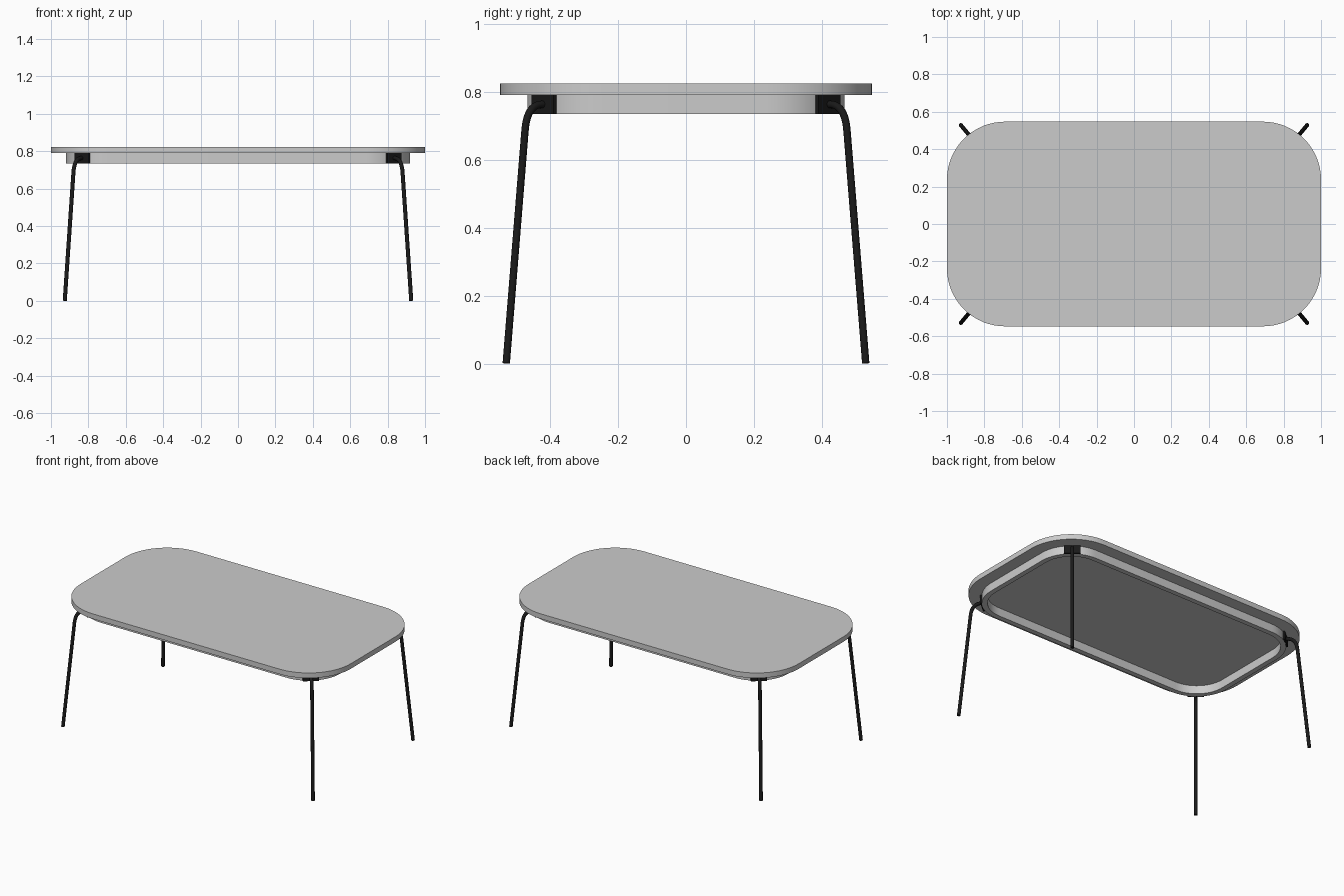
import bpy, bmesh
from math import sin, cos, pi, radians, atan2

if "Cube" in bpy.data.objects:
    bpy.data.objects.remove(bpy.data.objects["Cube"])

black = bpy.data.materials.new("black_metal")
black.diffuse_color = (0.01, 0.01, 0.01, 1)
black.use_nodes = True
black.node_tree.nodes["Principled BSDF"].inputs["Base Color"].default_value = black.diffuse_color


def rounded_rect(hx, hy, r, seg=16):
    pts = []
    for i, (sx, sy) in enumerate([(1, 1), (-1, 1), (-1, -1), (1, -1)]):
        for k in range(seg + 1):
            a = (i + k / seg) * pi / 2
            pts.append((sx * (hx - r) + r * cos(a), sy * (hy - r) + r * sin(a)))
    return pts


def finish(name, bm):
    bmesh.ops.recalc_face_normals(bm, faces=bm.faces)
    me = bpy.data.meshes.new(name)
    bm.to_mesh(me)
    bm.free()
    ob = bpy.data.objects.new(name, me)
    bpy.context.collection.objects.link(ob)
    bpy.ops.object.select_all(action='DESELECT')
    ob.select_set(True)
    bpy.context.view_layer.objects.active = ob
    bpy.ops.object.shade_smooth_by_angle(angle=radians(30))
    return ob


# Table top: rounded slab
bm = bmesh.new()
face = bm.faces.new([bm.verts.new((x, y, 0.79)) for x, y in rounded_rect(1, 0.547, 0.31)])
ext = bmesh.ops.extrude_face_region(bm, geom=[face], use_keep_orig=True)
bmesh.ops.translate(bm, vec=(0, 0, 0.034),
                    verts=[v for v in ext["geom"] if isinstance(v, bmesh.types.BMVert)])
finish("table_top", bm)

# Apron: open rounded ring under the top
bm = bmesh.new()
loops = []
for inset, z in [(0, 0.735), (0, 0.79), (0.033, 0.79), (0.033, 0.735)]:
    outline = rounded_rect(0.919 - inset, 0.467 - inset, 0.23 - inset)
    loops.append([bm.verts.new((x, y, z)) for x, y in outline])
for i, a in enumerate(loops):
    b = loops[(i + 1) % 4]
    for k in range(len(a)):
        n = (k + 1) % len(a)
        bm.faces.new((a[k], a[n], b[n], b[k]))
finish("apron", bm)

# Leg path as (distance outwards from the bracket, height)
path = [(0, 0.763), (0.008, 0.763)]
for k in range(1, 11):
    t = k / 10
    path.append(((1 - t) ** 2 * 0.008 + 2 * t * (1 - t) * 0.065 + t * t * 0.073,
                 (1 - t) ** 2 * 0.763 + 2 * t * (1 - t) * 0.763 + t * t * 0.685))
path.append((0.145, 0.001))

# Four corner brackets with bent tube legs
for sx, xn in ((-1, "left"), (1, "right")):
    for sy, yn in ((-1, "front"), (1, "back")):
        dx, dy = 0.643 * sx, 0.766 * sy
        cx, cy = 0.833 * sx, 0.418 * sy

        bm = bmesh.new()
        bmesh.ops.create_cube(bm, size=1)
        bmesh.ops.scale(bm, vec=(0.011, 0.1, 0.055), verts=bm.verts)
        plate = finish(f"{yn}_{xn}_bracket", bm)
        plate.location = (cx, cy, 0.7625)
        plate.rotation_euler.z = atan2(dy, dx)
        plate.data.materials.append(black)

        cu = bpy.data.curves.new(f"{yn}_{xn}_leg", 'CURVE')
        cu.dimensions = '3D'
        cu.bevel_depth = 0.011
        cu.bevel_resolution = 4
        cu.use_fill_caps = True
        sp = cu.splines.new('POLY')
        sp.points.add(len(path) - 1)
        for p, (d, z) in zip(sp.points, path):
            p.co = (cx + dx * d, cy + dy * d, z, 1)
        sp.use_smooth = True
        cu.materials.append(black)
        leg = bpy.data.objects.new(f"{yn}_{xn}_leg", cu)
        bpy.context.collection.objects.link(leg)
